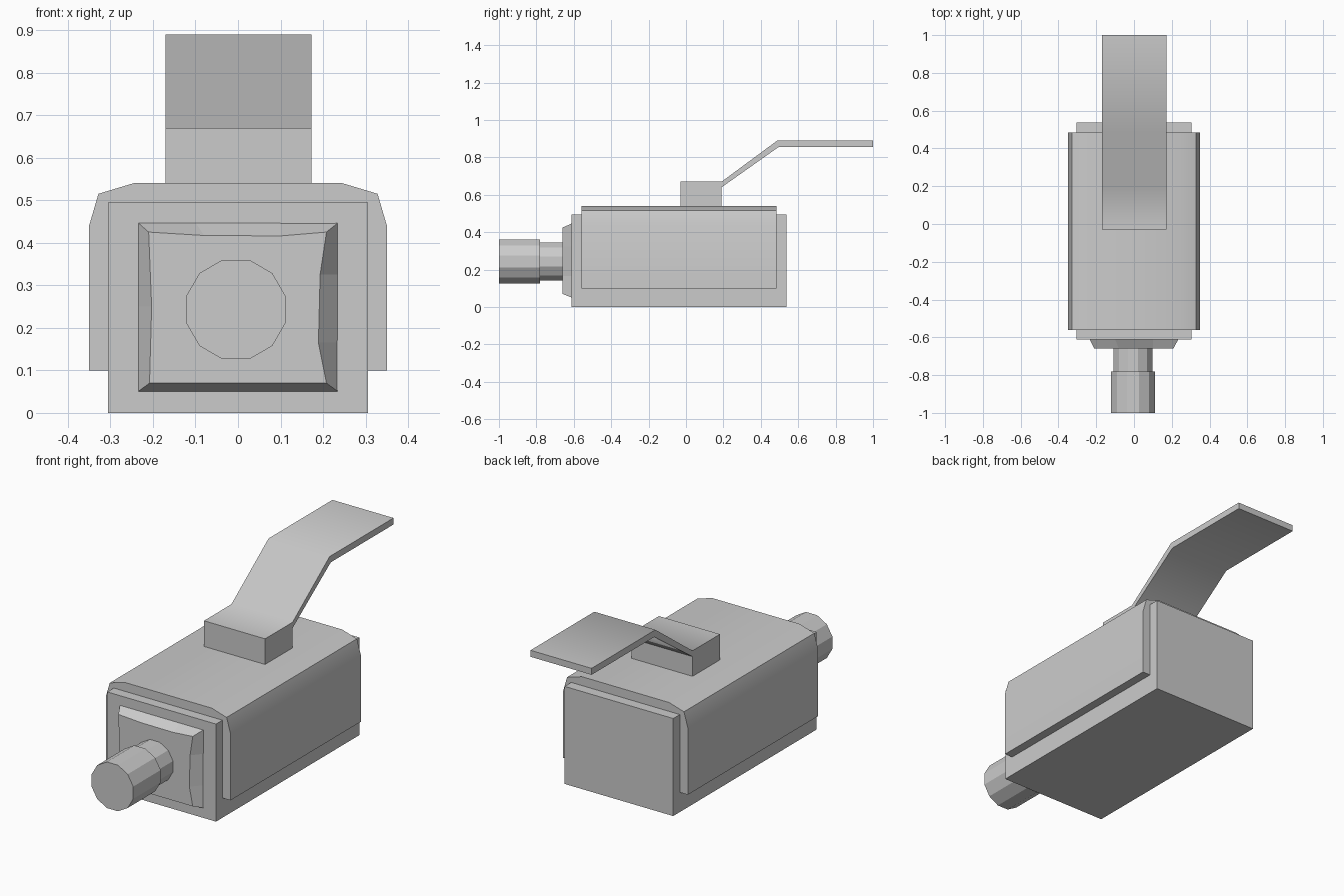
import bpy, bmesh, math
from mathutils import Vector

if "Cube" in bpy.data.objects:
    bpy.data.objects.remove(bpy.data.objects["Cube"])


def finish(name, bm, angle=None):
    bmesh.ops.recalc_face_normals(bm, faces=bm.faces[:])
    mesh = bpy.data.meshes.new(name)
    bm.to_mesh(mesh)
    bm.free()
    ob = bpy.data.objects.new(name, mesh)
    bpy.context.collection.objects.link(ob)
    if angle:
        bpy.ops.object.select_all(action='DESELECT')
        ob.select_set(True)
        bpy.context.view_layer.objects.active = ob
        bpy.ops.object.shade_smooth_by_angle(angle=math.radians(angle))
    return ob


def loft(name, loops, angle=None):
    """Skin a list of equal-length point loops and cap both ends."""
    bm = bmesh.new()
    rings = [[bm.verts.new(p) for p in loop] for loop in loops]
    n = len(rings[0])
    for a, b in zip(rings, rings[1:]):
        for i in range(n):
            j = (i + 1) % n
            bm.faces.new((a[i], a[j], b[j], b[i]))
    bm.faces.new(rings[0])
    bm.faces.new(rings[-1])
    return finish(name, bm, angle)


def along_y(profile, y):
    return [Vector((x, y, z)) for x, z in profile]


# Main box
box = [(-0.305, 0), (0.305, 0), (0.305, 0.495), (-0.305, 0.495)]
loft("body", [along_y(box, -0.612), along_y(box, 0.538)])

# Wrap-around cover: mirrored channel profile, hollow below
half = [(0.35, 0.1), (0.35, 0.44), (0.328, 0.515), (0.245, 0.54)]
inner = [(-0.303, 0.1), (-0.303, 0.492), (0.303, 0.492), (0.303, 0.1)]
channel = half + [(-x, z) for x, z in reversed(half)] + inner
loft("cover", [along_y(channel, -0.56), along_y(channel, 0.485)], 25)

# Front plate with sloped, slightly bowed edges
back = [(-0.235, 0.05), (0.235, 0.05), (0.235, 0.165), (0.235, 0.325),
        (0.235, 0.447), (0.1, 0.447), (-0.1, 0.447), (-0.235, 0.447), (-0.235, 0.25)]
front = [(-0.208, 0.07), (0.208, 0.07), (0.189, 0.165), (0.193, 0.325),
         (0.208, 0.425), (0.1, 0.416), (-0.08, 0.417), (-0.21, 0.425), (-0.203, 0.25)]
loft("front_plate", [along_y(back, -0.61), along_y(front, -0.66)])


# Twelve-sided stem and collar
def ring(r, y, sides=12, cx=-0.005, cz=0.243):
    pts = []
    for i in range(sides):
        a = math.tau * (i + 0.5) / sides
        pts.append(Vector((cx + r * math.cos(a), y, cz + r * math.sin(a))))
    return pts


R_STEM, R_COLLAR = 0.106, 0.121
loft("connector", [ring(R_STEM, -0.65), ring(R_STEM, -0.78), ring(R_COLLAR, -0.78),
                   ring(R_COLLAR, -1.0), ring(R_STEM, -1.0)])

# Lever: block and bent arm as one side profile
lever = [(-0.03, 0.53), (-0.03, 0.67), (0.19, 0.67), (0.488, 0.89), (1.0, 0.89),
         (1.0, 0.857), (0.497, 0.857), (0.19, 0.64), (0.19, 0.53)]
loft("lever", [[Vector((x, y, z)) for y, z in lever] for x in (-0.17, 0.173)], 40)
